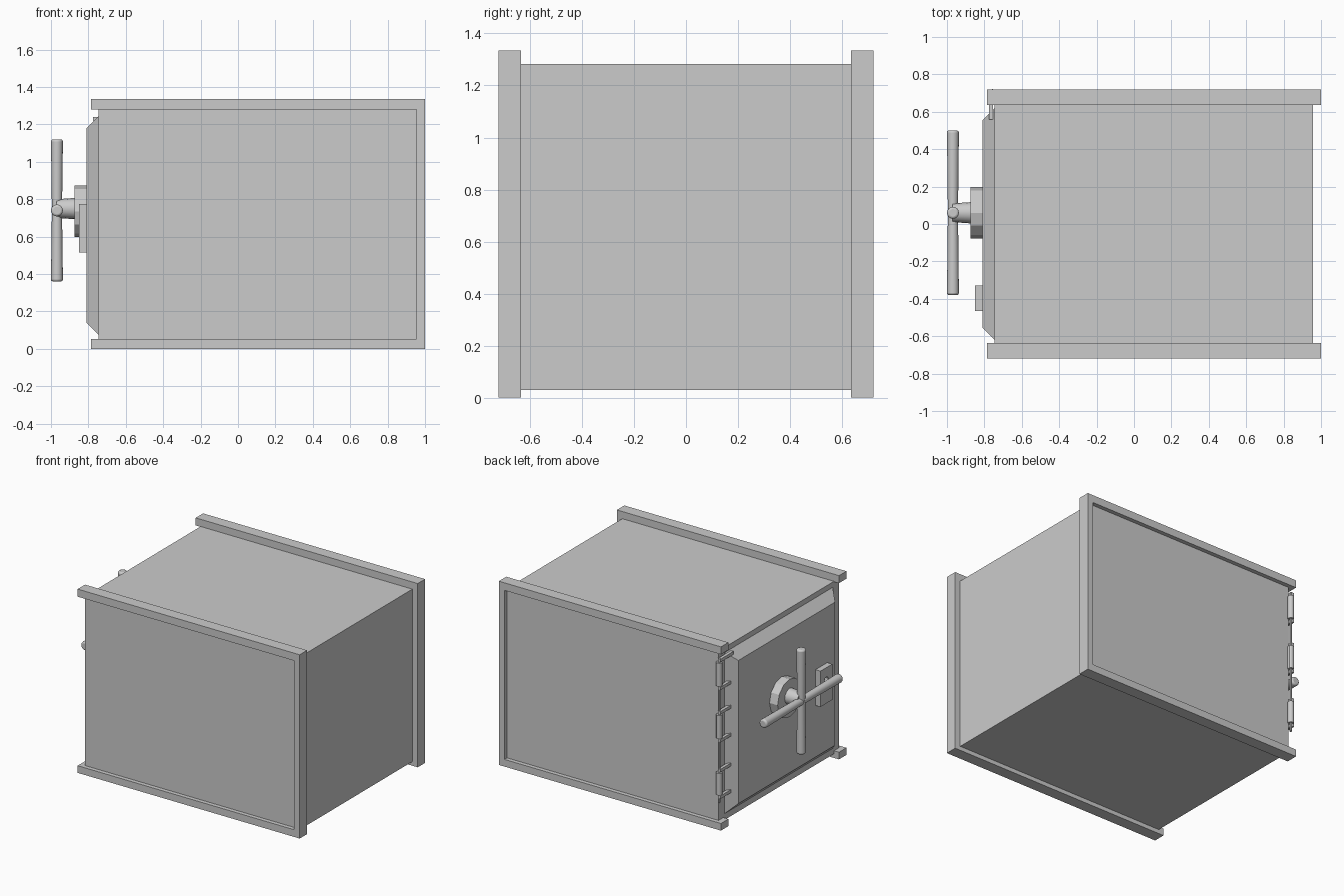
import bpy, bmesh, math
from mathutils import Vector

if "Cube" in bpy.data.objects:
    bpy.data.objects.remove(bpy.data.objects["Cube"])


def box(name, x, y, z):
    """Box from (min, max) ranges on each axis."""
    bpy.ops.mesh.primitive_cube_add(size=1, location=[sum(r) / 2 for r in (x, y, z)])
    ob = bpy.context.object
    ob.name = name
    ob.scale = [r[1] - r[0] for r in (x, y, z)]
    bpy.ops.object.transform_apply(location=False, rotation=False, scale=True)
    return ob


def rod(name, start, end, r1, r2=None, sides=16, smooth=True, bevel=0):
    """Straight or tapered rod between two points."""
    a, b = Vector(start), Vector(end)
    bpy.ops.mesh.primitive_cone_add(vertices=sides, radius1=r1, radius2=r2 or r1,
                                    depth=(b - a).length, location=(a + b) / 2)
    ob = bpy.context.object
    ob.name = name
    ob.rotation_euler = (b - a).to_track_quat('Z', 'Y').to_euler()
    if bevel:
        m = ob.modifiers.new("round_end", 'BEVEL')
        m.width, m.segments, m.limit_method = bevel, 3, 'ANGLE'
        m.angle_limit = math.radians(50)
    if smooth:
        bpy.ops.object.shade_smooth_by_angle()
    return ob


# Safe body
box("safe_body", (-0.745, 0.957), (-0.69, 0.69), (0.03, 1.283))

# C-shaped frames, open on the door end
profile = [(-0.785, 0), (1, 0), (1, 1.335), (-0.785, 1.335),
           (-0.785, 1.28), (0.955, 1.28), (0.955, 0.052), (-0.785, 0.052)]
for name, y0 in (("front_frame", -0.72), ("back_frame", 0.635)):
    bm = bmesh.new()
    face = bm.faces.new([bm.verts.new((x, y0, z)) for x, z in profile])
    ext = bmesh.ops.extrude_face_region(bm, geom=[face])
    bmesh.ops.translate(bm, vec=(0, 0.085, 0),
                        verts=[v for v in ext["geom"] if isinstance(v, bmesh.types.BMVert)])
    bmesh.ops.recalc_face_normals(bm, faces=bm.faces)
    me = bpy.data.meshes.new(name)
    bm.to_mesh(me)
    bm.free()
    bpy.context.collection.objects.link(bpy.data.objects.new(name, me))

# Door slab with chamfered edges
door = box("door", (-0.81, -0.735), (-0.63, 0.63), (0.065, 1.255))
for v in door.data.vertices:
    if v.co.x < 0:
        v.co.y -= math.copysign(0.075, v.co.y)
        v.co.z -= math.copysign(0.075, v.co.z)

# Handle: boss, shaft and four spokes
cy, cz = 0.06, 0.74
rod("handle_boss", (-0.80, cy, cz - 0.005), (-0.875, cy, cz - 0.005), 0.138, sides=12, smooth=False)
rod("handle_shaft", (-0.87, cy, cz + 0.01), (-0.97, cy, cz + 0.01), 0.057, 0.05)
for i, (dy, dz) in enumerate(((0.44, 0), (0, 0.38), (-0.44, 0), (0, -0.38))):
    rod(f"handle_spoke_{i + 1}", (-0.968, cy, cz), (-0.968, cy + dy, cz + dz),
        0.027, 0.032, bevel=0.012)

# Lock plate with a keyhole cut into it
plate = box("lock_plate", (-0.85, -0.80), (-0.465, -0.33), (0.515, 0.775))
hole = rod("keyhole_cutter", (-0.825, -0.397, 0.685), (-0.9, -0.397, 0.685), 0.022, smooth=False)
slot = box("keyslot_cutter", (-0.9, -0.825), (-0.407, -0.387), (0.61, 0.685))
for cutter in (hole, slot):
    m = plate.modifiers.new("keyhole", 'BOOLEAN')
    m.operation, m.object = 'DIFFERENCE', cutter
    cutter.hide_render = True
    cutter.hide_set(True)

# Hinges: long pin, knuckles and arms into the door
hx, hy = -0.757, 0.70
rod("hinge_pin", (hx, hy, 0.19), (hx, hy, 1.24), 0.009, sides=8)
for i, (z0, z1) in enumerate(((0.25, 0.41), (0.66, 0.83), (1.04, 1.21))):
    rod(f"hinge_knuckle_{i + 1}", (hx, hy, z0), (hx, hy, z1), 0.021, sides=12)
    for side, z in (("lower", z0 - 0.015), ("upper", z1 + 0.018)):
        box(f"hinge_arm_{side}_{i + 1}", (hx - 0.018, hx + 0.004), (0.56, hy + 0.01),
            (z - 0.011, z + 0.011))
